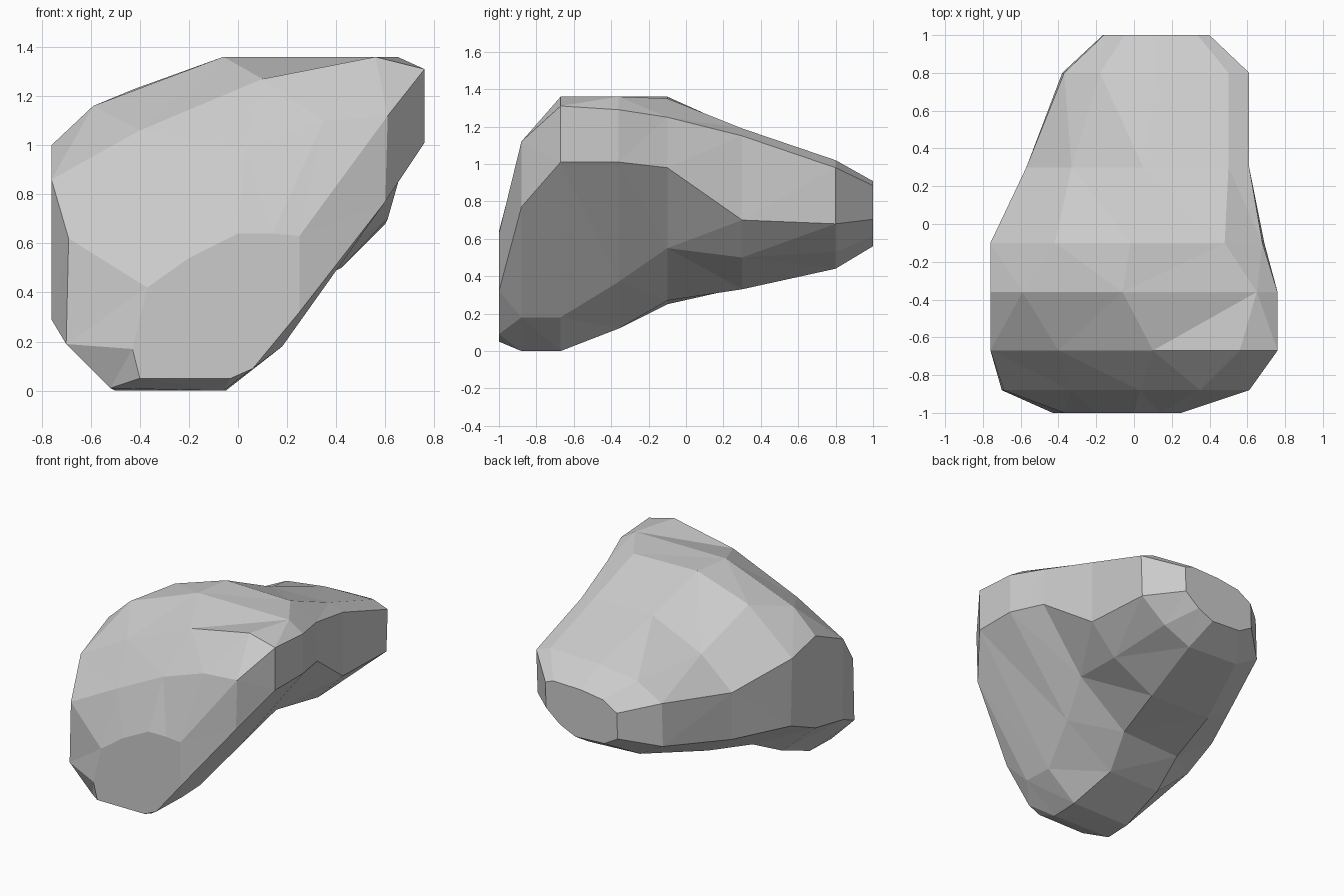
import bpy, bmesh

# Rock cross-sections from front to back: y, then (x, z) points running
# bottom-left, bottom-right, up the right side, over the top, down the left
SECTIONS = [
    (-1.00, [(-.40, .05), (-.03, .05), (.06, .09), (.25, .32), (.25, .63),
             (.14, .64), (0, .64), (-.20, .54), (-.37, .42), (-.43, .17)]),
    (-0.88, [(-.52, .01), (-.06, .00), (.18, .18), (.60, .77), (.61, 1.12),
             (.35, 1.10), (.03, .99), (-.33, .81), (-.69, .62), (-.70, .19)]),
    (-0.67, [(-.50, .00), (-.05, .00), (.17, .18), (.76, 1.01), (.76, 1.31),
             (.56, 1.36), (.10, 1.27), (-.40, 1.06), (-.76, .86), (-.76, .29)]),
    (-0.36, [(-.50, .12), (-.10, .12), (.27, .37), (.76, 1.01), (.76, 1.29),
             (.65, 1.36), (-.06, 1.36), (-.59, 1.16), (-.76, 1.00), (-.76, .35)]),
    (-0.10, [(-.45, .25), (0, .27), (.37, .55), (.69, .98), (.68, 1.25),
             (.48, 1.35), (-.02, 1.36), (-.42, 1.23), (-.76, .94), (-.75, .46)]),
    (0.30, [(-.38, .34), (.10, .33), (.42, .50), (.61, .70), (.61, 1.15),
            (.50, 1.19), (.05, 1.18), (-.33, 1.01), (-.57, .80), (-.57, .47)]),
    (0.80, [(-.20, .46), (.20, .44), (.41, .53), (.60, .68), (.61, .98),
            (.50, 1.02), (.12, 1.01), (-.18, .97), (-.37, .86), (-.38, .56)]),
]

bm = bmesh.new()
rings = [[bm.verts.new((x, y, z)) for x, z in pts] for y, pts in SECTIONS]

# Blunt tail end: the last section drawn in towards its centre
rings.append([bm.verts.new((.12 + (v.co.x - .12) * .57, 1.0,
                            .74 + (v.co.z - .74) * .6)) for v in rings[-1]])

# Skin between neighbouring sections and cap both ends
for a, b in zip(rings, rings[1:]):
    for i in range(len(a)):
        j = (i + 1) % len(a)
        bm.faces.new((a[i], a[j], b[j], b[i]))
bm.faces.new(rings[0])
bm.faces.new(rings[-1])

# Split the bent quads into flat stone facets
bmesh.ops.recalc_face_normals(bm, faces=bm.faces[:])
bmesh.ops.triangulate(bm, faces=bm.faces[:], quad_method='SHORT_EDGE')

mesh = bpy.data.meshes.new("rock")
bm.to_mesh(mesh)
bm.free()
rock = bpy.data.objects.new("rock", mesh)
bpy.context.collection.objects.link(rock)
